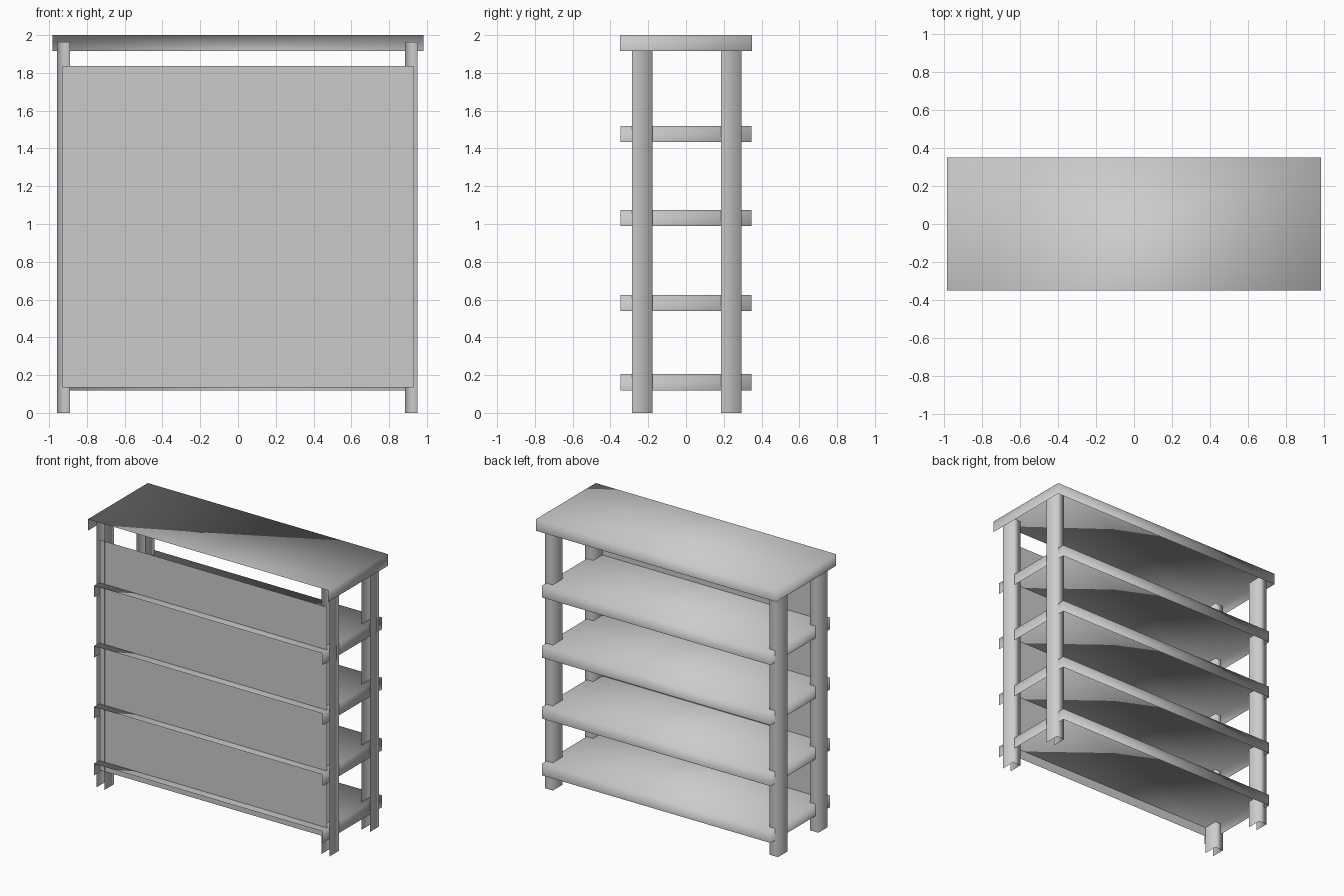
import bpy
import bmesh

cube = bpy.data.objects.get("Cube")
if cube:
    bpy.data.objects.remove(cube, do_unlink=True)

grey = bpy.data.materials.new("light_grey")
grey.use_nodes = True
colour = (0.6, 0.6, 0.6, 1)
grey.diffuse_color = colour
grey.node_tree.nodes["Principled BSDF"].inputs["Base Color"].default_value = colour


def shell(name, xs, ys, zs, sides):
    """Box shell that keeps only the named sides, with shared corners."""
    bm = bmesh.new()
    corner = {}
    for i in (0, 1):
        for j in (0, 1):
            for k in (0, 1):
                corner[i, j, k] = bm.verts.new((xs[i], ys[j], zs[k]))
    loops = {
        "top": [(0, 0, 1), (1, 0, 1), (1, 1, 1), (0, 1, 1)],
        "front": [(0, 0, 0), (1, 0, 0), (1, 0, 1), (0, 0, 1)],
        "back": [(1, 1, 0), (0, 1, 0), (0, 1, 1), (1, 1, 1)],
        "right": [(0, 1, 0), (0, 0, 0), (0, 0, 1), (0, 1, 1)],
        "left": [(1, 0, 0), (1, 1, 0), (1, 1, 1), (1, 0, 1)],
    }
    for side in sides:
        bm.faces.new([corner[c] for c in loops[side]]).smooth = True
    loose = [v for v in bm.verts if not v.link_faces]
    bmesh.ops.delete(bm, geom=loose, context="VERTS")
    mesh = bpy.data.meshes.new(name)
    bm.to_mesh(mesh)
    bm.free()
    mesh.materials.append(grey)
    obj = bpy.data.objects.new(name, mesh)
    bpy.context.collection.objects.link(obj)
    return obj


# Boards are open at the front and underneath
board = ("top", "back", "right", "left")
shell("top_board", (-0.983, 0.983), (-0.35, 0.35), (1.915, 2.0), board)
for n, z in enumerate((0.205, 0.625, 1.075, 1.52), 1):
    shell(f"shelf_{n}", (-0.935, 0.935), (-0.348, 0.348), (z - 0.086, z), board)

# Legs are upright channels, open at the front
for x_name, xs in (("right", (-0.958, -0.89)), ("left", (0.883, 0.949))):
    for y_name, ys in (("front", (-0.287, -0.178)), ("back", (0.184, 0.294))):
        shell(f"{y_name}_{x_name}_leg", xs, ys, (0, 1.963), ("back", "right", "left"))

# Thin sheet closing the front, level with the front of the legs
shell("panel", (-0.93, 0.928), (-0.285, -0.285), (0.135, 1.837), ("front",))
